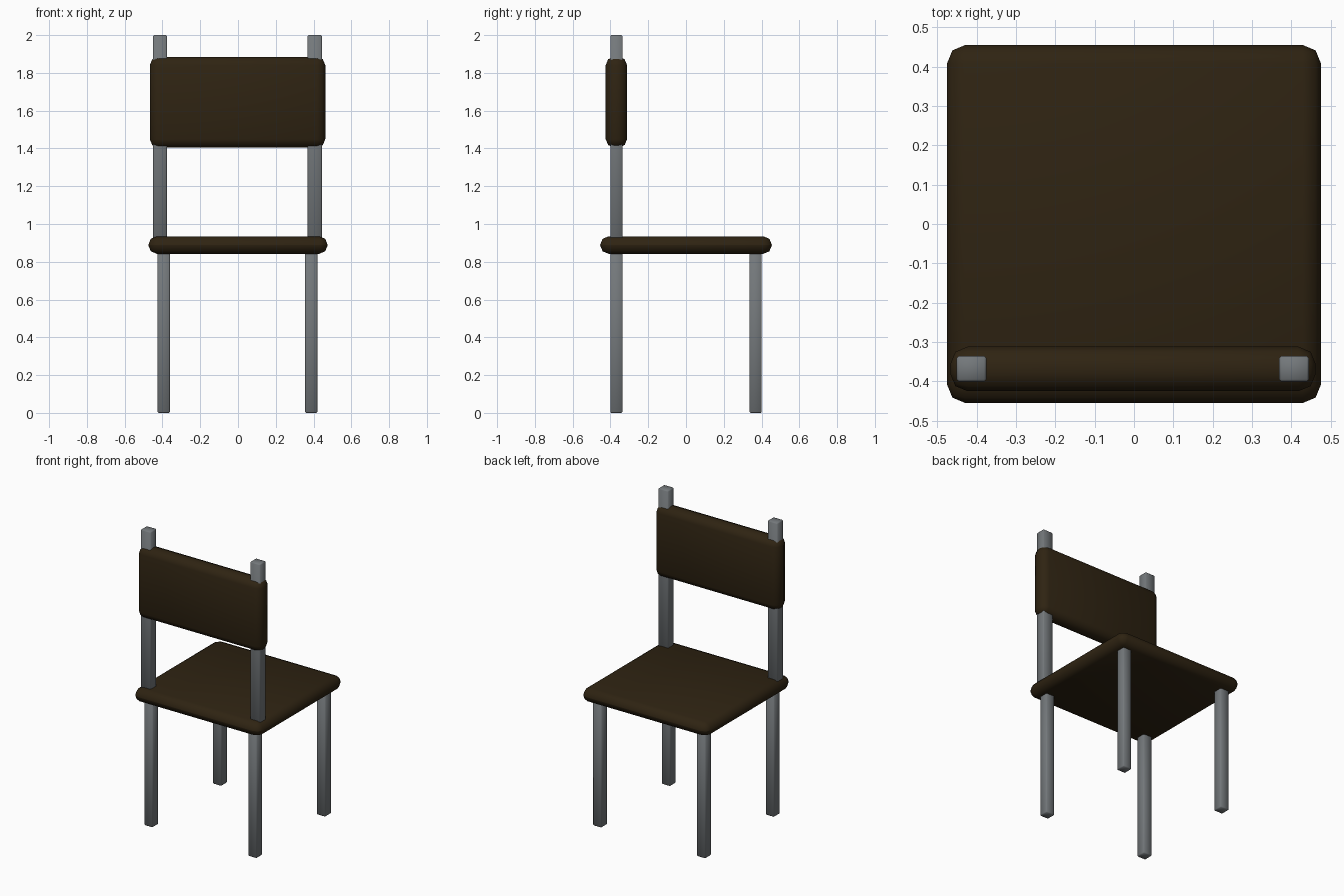
import bpy

# Remove the default cube
if "Cube" in bpy.data.objects:
    bpy.data.objects.remove(bpy.data.objects["Cube"], do_unlink=True)


def make_material(name, rgb):
    mat = bpy.data.materials.new(name)
    mat.use_nodes = True
    colour = (*rgb, 1.0)
    mat.diffuse_color = colour
    bsdf = next(n for n in mat.node_tree.nodes if n.type == "BSDF_PRINCIPLED")
    bsdf.inputs["Base Color"].default_value = colour
    return mat


def rounded_box(name, low, high, radius, segments, mat):
    """Box between two corners with rounded, smoothly shaded edges."""
    size = [b - a for a, b in zip(low, high)]
    centre = [(a + b) / 2 for a, b in zip(low, high)]
    bpy.ops.mesh.primitive_cube_add(size=1, location=centre)
    obj = bpy.context.object
    obj.name = name
    obj.scale = size
    bpy.ops.object.transform_apply(location=False, rotation=False, scale=True)
    bevel = obj.modifiers.new("rounded_edges", "BEVEL")
    bevel.width = radius
    bevel.segments = segments
    bevel.limit_method = "NONE"
    obj.data.materials.append(mat)
    bpy.ops.object.shade_smooth()
    return obj


wood = make_material("dark brown wood", (0.028, 0.017, 0.006))
metal = make_material("grey metal", (0.175, 0.19, 0.2))

# Seat and backrest
rounded_box("seat", (-0.475, -0.455, 0.842), (0.475, 0.455, 0.935), 0.046, 2, wood)
rounded_box("backrest", (-0.467, -0.425, 1.405), (0.462, -0.312, 1.885), 0.044, 2, wood)

# Legs and backrest posts, slightly offset from the seat centre
shift = -0.003
half = 0.033
post_half = 0.038
back_y = -0.368
for side, sign in (("left", 1), ("right", -1)):
    leg_x = sign * 0.39 + shift
    for end, y in (("back", back_y), ("front", -back_y)):
        rounded_box(f"{end}_{side}_leg", (leg_x - half, y - half, 0),
                    (leg_x + half, y + half, 0.87), 0.006, 1, metal)
    post_x = sign * 0.41 + shift
    rounded_box(f"{side}_backrest_post", (post_x - post_half, back_y - half, 0.89),
                (post_x + post_half, back_y + half, 2), 0.006, 1, metal)
